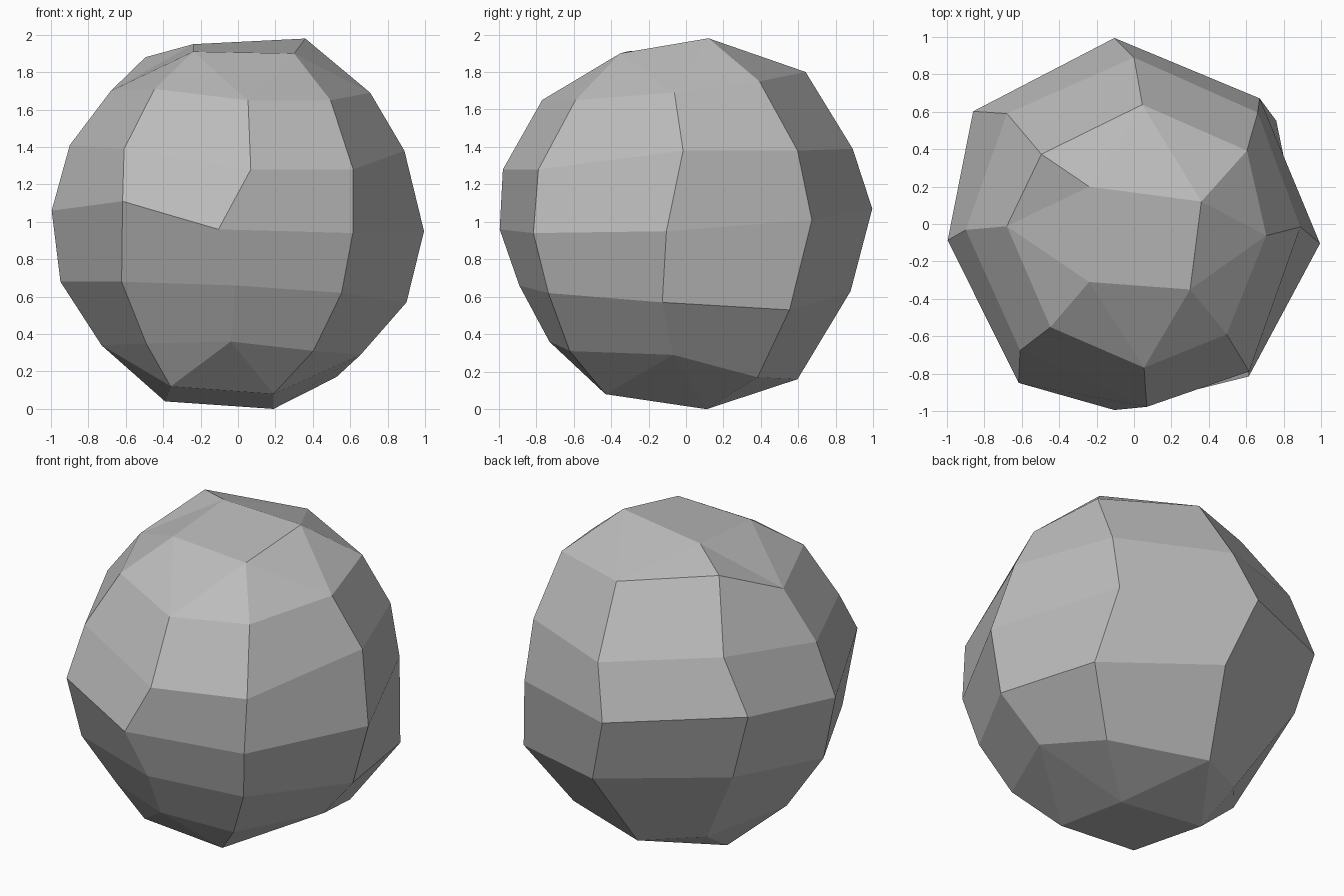
import bpy
import bmesh
from math import cos, sin, radians

default_cube = bpy.data.objects.get("Cube")
if default_cube:
    bpy.data.objects.remove(default_cube, do_unlink=True)


def make_material(name, colour):
    material = bpy.data.materials.new(name)
    material.use_nodes = True
    material.diffuse_color = colour
    for node in material.node_tree.nodes:
        if node.type == "BSDF_PRINCIPLED":
            node.inputs["Base Color"].default_value = colour
    return material


bm = bmesh.new()
meridians = []


def add_meridian(*profile):
    """Add one top-to-bottom profile of (azimuth in degrees, radius, height)."""
    column = []
    for azimuth, radius, height in profile:
        angle = radians(azimuth)
        position = (radius * cos(angle), radius * sin(angle), height)
        column.append(bm.verts.new(position))
    meridians.append(column)


def close_end(level, corners):
    """Close the ball with a small four-sided plate and a fan around it."""
    plate = [bm.verts.new(corner) for corner in corners]
    bm.faces.new(plate)
    count = len(meridians)
    for i, corner in enumerate(plate):
        k = 2 * i + 1
        before = meridians[k - 1][level]
        middle = meridians[k][level]
        after = meridians[(k + 1) % count][level]
        bm.faces.new((corner, before, middle))
        bm.faces.new((corner, middle, after))
        bm.faces.new((corner, after, plate[(i + 1) % len(plate)]))


# Uneven profiles, going round the ball from the +x side past the front
add_meridian((-5, .71, 1.69), (-1, .89, 1.38), (-6, 1, .95), (-8, .91, .57), (-6, .66, .29))
add_meridian((-50, .77, 1.65), (-52, 1, 1.28), (-53, 1.02, .94), (-53, .92, .62), (-57, .74, .31))
add_meridian((-86, .77, 1.65), (-86, .98, 1.28), (-96, 1, .96), (-91, .89, .66), (-93, .73, .36))
add_meridian((-129, .71, 1.71), (-132, .91, 1.39), (-126, 1.05, 1.11), (-132, .93, .68), (-133, .72, .35))
add_meridian((181, .68, 1.7), (182, .9, 1.41), (185, 1, 1.06), (182, .95, .68), (178, .73, .34))
add_meridian((143, .62, 1.88), (139, .9, 1.49), (145, 1.05, 1.16), (142, .93, .73), (137, .58, .2))
add_meridian((86, .64, 1.8), (90, .89, 1.39), (96, 1, 1.07), (87, .88, .63), (97, .6, .16))
add_meridian((33, .72, 1.75), (42, .89, 1.38), (45, .95, 1.01), (36, .94, .53), (36, .65, .17))

# Side facets between neighbouring profiles
for i, left in enumerate(meridians):
    right = meridians[(i + 1) % len(meridians)]
    for j in range(len(left) - 1):
        bm.faces.new((left[j], left[j + 1], right[j + 1], right[j]))

# Top and bottom plates
close_end(0, [(.3, -.35, 1.9), (-.24, -.31, 1.91), (-.24, .2, 1.95), (.36, .12, 1.98)])
close_end(-1, [(.19, -.43, .08), (-.36, -.43, .12), (-.39, .14, .04), (.19, .11, 0)])

bmesh.ops.recalc_face_normals(bm, faces=bm.faces[:])
mesh = bpy.data.meshes.new("faceted_ball")
bm.to_mesh(mesh)
bm.free()
mesh.materials.append(make_material("stone grey", (.5, .5, .5, 1)))
ball = bpy.data.objects.new("faceted_ball", mesh)
bpy.context.collection.objects.link(ball)
